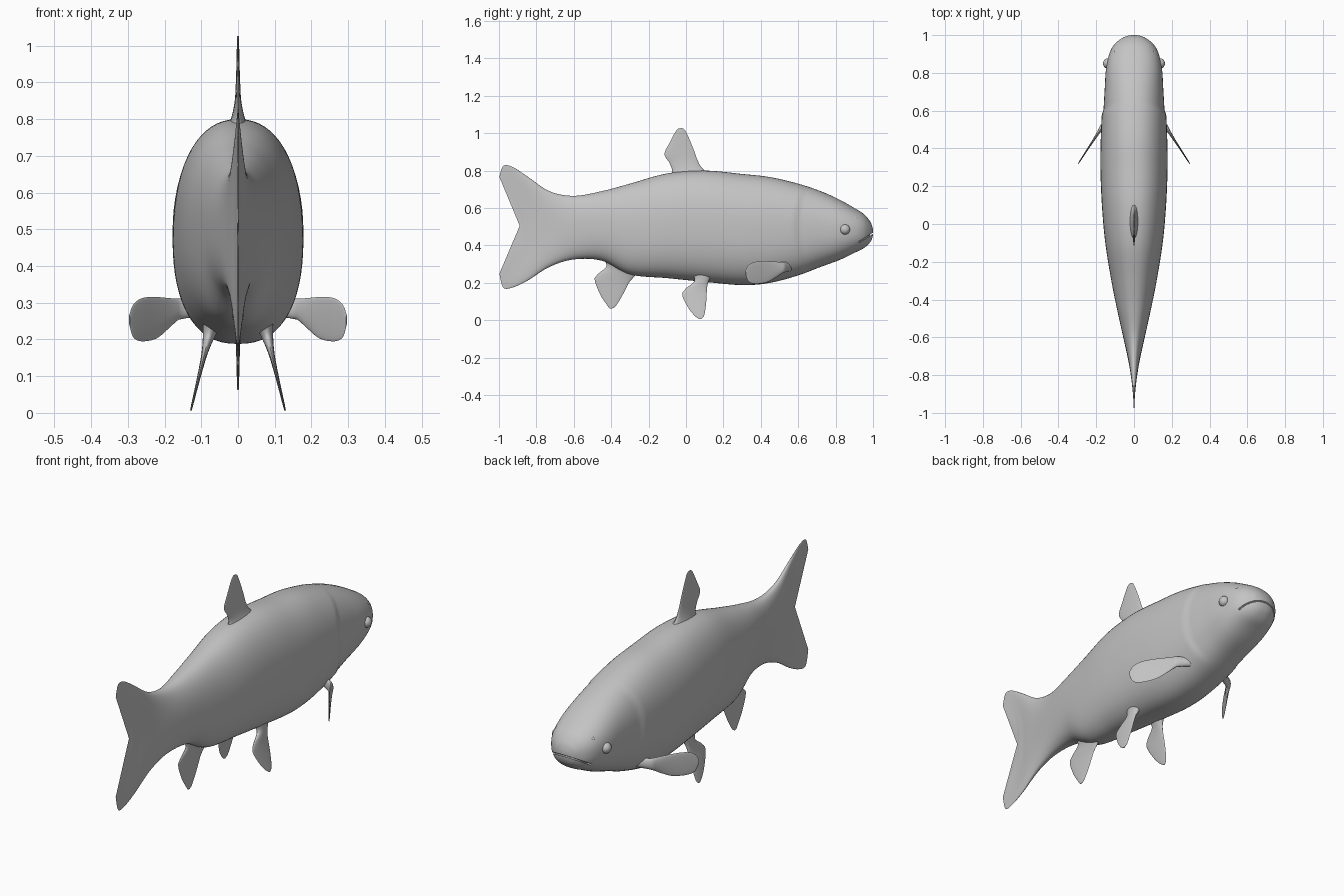
import bpy, bmesh, math
from mathutils import Vector

cube = bpy.data.objects.get("Cube")
if cube:
    bpy.data.objects.remove(cube)

grey = bpy.data.materials.new("fish grey")
grey.use_nodes = True
grey.diffuse_color = (0.55, 0.55, 0.55, 1)
grey.node_tree.nodes["Principled BSDF"].inputs["Base Color"].default_value = (0.55, 0.55, 0.55, 1)


def smooth_rows(rows, steps):
    """Catmull-Rom interpolation through rows of numbers."""
    pad = [rows[0]] + list(rows) + [rows[-1]]
    out = []
    for a, b, c, d in zip(pad, pad[1:], pad[2:], pad[3:]):
        for i in range(steps):
            t = i / steps
            out.append([q + 0.5 * t * (r - p + t * (2 * p - 5 * q + 4 * r - s + t * (3 * (q - r) + s - p)))
                        for p, q, r, s in zip(a, b, c, d)])
    return out + [list(rows[-1])]


def finish(obj):
    obj.data.materials.append(grey)
    bpy.ops.object.select_all(action="DESELECT")
    obj.select_set(True)
    bpy.context.view_layer.objects.active = obj
    bpy.ops.object.shade_smooth_by_angle(angle=math.radians(40))


def loft(name, rings):
    """Skin a list of closed rings and cap both ends."""
    bm = bmesh.new()
    loops = [[bm.verts.new(p) for p in ring] for ring in rings]
    n = len(rings[0])
    for a, b in zip(loops, loops[1:]):
        for i in range(n):
            j = (i + 1) % n
            bm.faces.new((a[i], a[j], b[j], b[i]))
    bm.faces.new(loops[0])
    bm.faces.new(loops[-1])
    bmesh.ops.recalc_face_normals(bm, faces=bm.faces)
    mesh = bpy.data.meshes.new(name)
    bm.to_mesh(mesh)
    bm.free()
    obj = bpy.data.objects.new(name, mesh)
    bpy.context.collection.objects.link(obj)
    return obj


def mirror(obj):
    obj.modifiers.new("Mirror", "MIRROR").use_axis[0] = True


# Body and forked tail: y, bottom z, top z, half width, backward sweep of the tips
stations = [
    (-0.872, 0.25, 0.765, 0.002, 0.126), (-0.865, 0.175, 0.825, 0.004, 0.112),
    (-0.83, 0.175, 0.82, 0.009, 0.098), (-0.78, 0.21, 0.77, 0.019, 0.07),
    (-0.70, 0.285, 0.69, 0.035, 0.03), (-0.60, 0.325, 0.665, 0.057, 0),
    (-0.45, 0.318, 0.69, 0.09, 0), (-0.30, 0.245, 0.73, 0.12, 0),
    (-0.10, 0.225, 0.785, 0.152, 0), (0.10, 0.205, 0.80, 0.17, 0),
    (0.30, 0.188, 0.782, 0.178, 0), (0.45, 0.20, 0.765, 0.176, 0),
    (0.60, 0.24, 0.73, 0.17, 0), (0.72, 0.285, 0.69, 0.163, 0),
    (0.82, 0.322, 0.645, 0.156, 0), (0.90, 0.36, 0.60, 0.138, 0),
    (0.95, 0.385, 0.568, 0.11, 0), (0.983, 0.415, 0.53, 0.068, 0),
    (0.996, 0.44, 0.50, 0.035, 0), (1.0, 0.462, 0.478, 0.008, 0)]

SIDES = 64
rings = []
for y, low, high, half, sweep in smooth_rows(stations, 10):
    ring = []
    for i in range(SIDES):
        c, s = math.cos(math.tau * i / SIDES), math.sin(math.tau * i / SIDES)
        k = 2 / (2.25 if s > 0 else 2.4)
        v = math.copysign(abs(s) ** k, s)
        x = math.copysign(abs(c) ** k, c) * max(half, 0.001)
        z = (low + high) / 2 + v * (high - low) / 2
        # Step inwards in front of the gill cover edge
        t = min(max((y - 0.57 - (z - 0.5) ** 2) / 0.04, 0), 1)
        x *= 1 - 0.05 * t * t * (3 - 2 * t)
        ring.append((x, y - sweep * v * v, z))
    rings.append(ring)
body = loft("body", rings)

# Mouth slot cut into the snout, with a lining behind it
tilt = math.radians(32)
bpy.ops.mesh.primitive_cube_add(size=1, location=(0, 0.925 + 0.1 * math.cos(tilt), 0.418 + 0.1 * math.sin(tilt)))
cutter = bpy.context.object
cutter.name = "mouth_cutter"
cutter.scale = (0.5, 0.2, 0.006)
cutter.rotation_euler.x = tilt
cutter.hide_render = True
cut = body.modifiers.new("Mouth", "BOOLEAN")
cut.operation = "DIFFERENCE"
cut.object = cutter
bpy.context.view_layer.objects.active = body
bpy.ops.object.modifier_apply(modifier="Mouth")
bpy.data.objects.remove(cutter)
finish(body)


def ball(name, location, scale):
    bpy.ops.mesh.primitive_uv_sphere_add(segments=24, ring_count=16, radius=1)
    obj = bpy.context.object
    obj.name = name
    for v in obj.data.vertices:
        v.co = Vector(a * b for a, b in zip(v.co, scale)) + Vector(location)
    finish(obj)
    return obj


ball("mouth_lining", (0, 0.91, 0.45), (0.105, 0.075, 0.05))
mirror(ball("eyes", (0.139, 0.85, 0.485), (0.025, 0.027, 0.027)))
mirror(ball("nostrils", (0.104, 0.905, 0.545), (0.008, 0.012, 0.008)))


def fin(name, rows, place, normal, paired=False):
    """Lens-shaped sections between a leading and a trailing edge."""
    normal = Vector(normal).normalized()
    rings = []
    for u1, v1, u2, v2, thick in smooth_rows(rows, 6):
        ring = []
        for i in range(24):
            a = math.tau * i / 24
            f = 0.5 + 0.5 * math.cos(a)
            p = Vector(place(u2 + (u1 - u2) * f, v2 + (v1 - v2) * f))
            ring.append(p + normal * max(thick, 0.0015) * math.sin(a))
        rings.append(ring)
    obj = loft(name, rings)
    finish(obj)
    if paired:
        mirror(obj)


def midline(u, v):
    return (0, u, v)


def pelvic(u, v):
    return (0.082 + 0.24 * (0.2 - v), u, v)


def pectoral(u, v):
    d = 0.52 - u
    return (0.165 + 0.65 * d + 1.2 * min(d, 0), u, v)


fin("dorsal_fin", [
    (0.14, 0.77, -0.10, 0.75, 0.035), (0.085, 0.815, -0.075, 0.795, 0.018),
    (0.06, 0.86, -0.088, 0.84, 0.009), (0.042, 0.91, -0.115, 0.888, 0.006),
    (0.015, 0.975, -0.09, 0.945, 0.004), (-0.005, 1.015, -0.055, 1.01, 0.003),
    (-0.02, 1.027, -0.038, 1.026, 0.002)], midline, (1, 0, 0))

fin("anal_fin", [
    (-0.23, 0.28, -0.45, 0.34, 0.03), (-0.275, 0.235, -0.425, 0.29, 0.014),
    (-0.305, 0.20, -0.473, 0.245, 0.008), (-0.323, 0.165, -0.488, 0.215, 0.006),
    (-0.35, 0.115, -0.46, 0.14, 0.004), (-0.375, 0.077, -0.425, 0.085, 0.003),
    (-0.395, 0.062, -0.41, 0.064, 0.002)], midline, (1, 0, 0))

fin("pelvic_fins", [
    (0.15, 0.26, 0.03, 0.26, 0.03), (0.12, 0.205, 0.045, 0.21, 0.016),
    (0.112, 0.165, 0.0, 0.17, 0.009), (0.11, 0.12, -0.02, 0.135, 0.006),
    (0.105, 0.07, 0.01, 0.07, 0.004), (0.097, 0.025, 0.045, 0.025, 0.003),
    (0.082, 0.006, 0.07, 0.006, 0.002)], pelvic, (1, 0, 0.24), True)

fin("pectoral_fins", [
    (0.57, 0.315, 0.56, 0.265, 0.022), (0.53, 0.311, 0.52, 0.253, 0.014),
    (0.48, 0.313, 0.48, 0.228, 0.008), (0.42, 0.316, 0.43, 0.202, 0.005),
    (0.37, 0.312, 0.37, 0.195, 0.004), (0.335, 0.295, 0.335, 0.206, 0.003),
    (0.318, 0.265, 0.32, 0.238, 0.002)], pectoral, (1, 0.65, 0), True)
